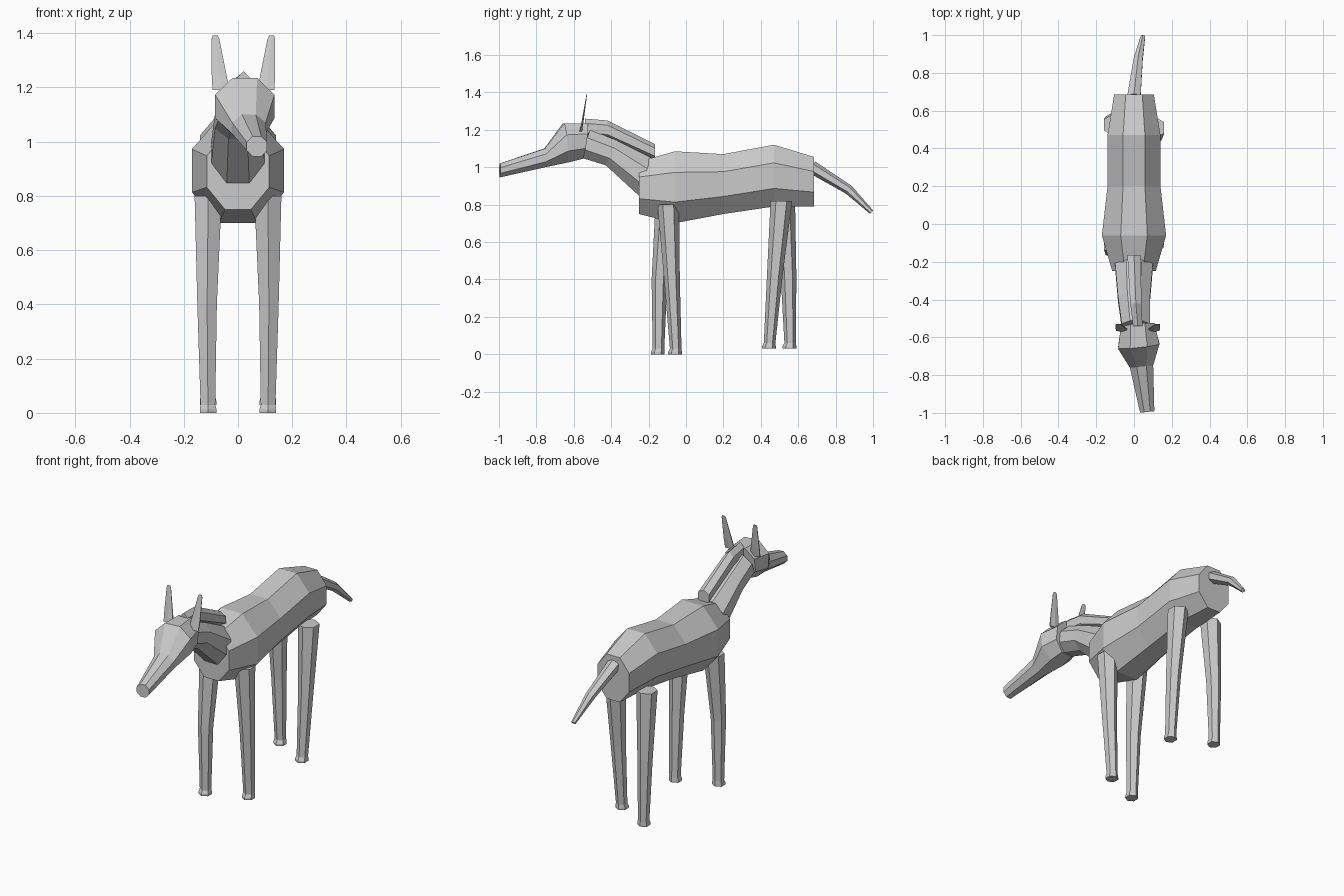
import bpy, bmesh
from math import sin, cos, pi, radians
from mathutils import Vector

cube = bpy.data.objects.get("Cube")
if cube:
    bpy.data.objects.remove(cube, do_unlink=True)

GREY = (0.6, 0.6, 0.6, 1)
mat = bpy.data.materials.new("plain grey")
mat.use_nodes = True
mat.diffuse_color = GREY
mat.node_tree.nodes["Principled BSDF"].inputs["Base Color"].default_value = GREY


def loft(name, rings, sides=8, phase=0.5, yaw=0):
    """Skin rings of (x, y, z, half width, half height, tilt); phase is in side steps."""
    bm = bmesh.new()
    loops = []
    across = Vector((cos(radians(yaw)), sin(radians(yaw)), 0))
    for x, y, z, hw, hh, tilt in rings:
        up = Vector((0, sin(radians(tilt)), cos(radians(tilt))))
        angles = [2 * pi * (i + phase) / sides for i in range(sides)]
        wide = max(cos(a) for a in angles)
        tall = max(sin(a) for a in angles)
        loops.append([bm.verts.new(Vector((x, y, z)) + across * (hw * cos(a) / wide)
                                   + up * (hh * sin(a) / tall)) for a in angles])
    for low, high in zip(loops, loops[1:]):
        for i in range(sides):
            j = (i + 1) % sides
            bm.faces.new((low[i], low[j], high[j], high[i]))
    bm.faces.new(loops[0])
    bm.faces.new(loops[-1])
    bmesh.ops.recalc_face_normals(bm, faces=bm.faces)
    mesh = bpy.data.meshes.new(name)
    bm.to_mesh(mesh)
    bm.free()
    mesh.materials.append(mat)
    obj = bpy.data.objects.new(name, mesh)
    bpy.context.collection.objects.link(obj)
    return obj


# Barrel of the body, chest to rump
loft("body", [
    (0, -0.25, 0.89, 0.115, 0.14, 0),
    (0, -0.06, 0.893, 0.17, 0.192, 0),
    (0, 0.2, 0.91, 0.14, 0.16, 0),
    (0, 0.47, 0.955, 0.14, 0.165, 0),
    (0, 0.685, 0.922, 0.105, 0.133, 0),
])

# Neck and mane
loft("neck", [
    (0, -0.22, 0.95, 0.1, 0.107, 17),
    (0.0, -0.395, 1.075, 0.085, 0.073, 28),
    (0.01, -0.54, 1.127, 0.075, 0.079, 21),
])
loft("mane", [
    (0, -0.165, 1.08, 0.035, 0.042, 0),
    (0.01, -0.42, 1.2, 0.03, 0.05, 0),
    (0.02, -0.54, 1.21, 0.025, 0.05, 0),
], sides=6)

# Head, turned a little to its left
loft("head", [
    (0.02, -0.54, 1.14, 0.09, 0.095, 8),
    (0.025, -0.645, 1.13, 0.11, 0.105, -5),
    (0.04, -0.755, 1.05, 0.062, 0.05, 0),
    (0.07, -0.995, 0.983, 0.038, 0.037, 0),
], yaw=6)

# Thin ears, leaning outward and back
for name, side in (("left_ear", 1), ("right_ear", -1)):
    loft(name, [
        (0.02 + side * 0.083, -0.563, 1.19, 0.031, 0.007, 90),
        (0.02 + side * 0.09, -0.552, 1.25, 0.027, 0.005, 90),
        (0.02 + side * 0.103, -0.532, 1.38, 0.014, 0.002, 90),
        (0.02 + side * 0.104, -0.53, 1.392, 0.009, 0.002, 90),
    ], sides=6)

# Tail
loft("tail", [
    (0, 0.675, 1.0, 0.035, 0.035, 25),
    (0.022, 0.87, 0.88, 0.024, 0.026, 35),
    (0.047, 0.992, 0.76, 0.012, 0.012, 45),
], sides=6)


def leg(name, side, top, knee, foot, z_top, z_foot):
    """Six-sided leg given the y of its top, knee and foot."""
    loft(name, [
        (side * 0.11, top, z_top, 0.05, 0.058, 90),
        (side * 0.114, knee, (z_top + z_foot) / 2, 0.036, 0.042, 90),
        (side * 0.111, foot, z_foot + 0.03, 0.027, 0.031, 90),
        (side * 0.11, foot - 0.004, z_foot + 0.012, 0.031, 0.037, 90),
        (side * 0.11, foot - 0.004, z_foot, 0.031, 0.037, 90),
    ], sides=6, phase=0.5)


leg("front_left_leg", 1, -0.095, -0.075, -0.055, 0.8, 0)
leg("front_right_leg", -1, -0.105, -0.142, -0.147, 0.8, 0)
leg("hind_left_leg", 1, 0.51, 0.475, 0.447, 0.82, 0.03)
leg("hind_right_leg", -1, 0.525, 0.548, 0.557, 0.82, 0.03)
